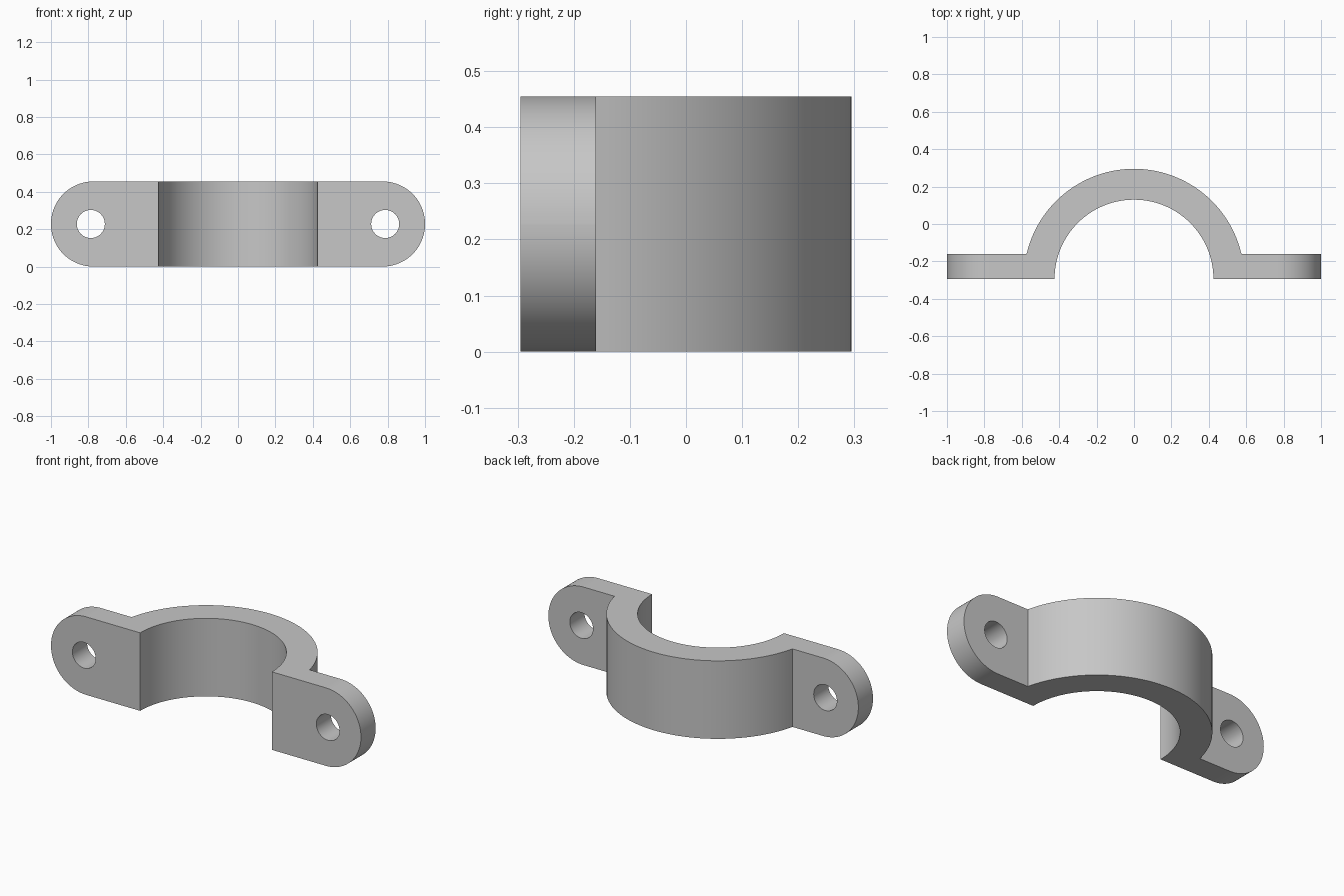
import bpy, bmesh
from math import pi, cos, sin, asin, radians

cube = bpy.data.objects.get("Cube")
if cube:
    bpy.data.objects.remove(cube, do_unlink=True)

HEIGHT = 0.455
FRONT, TAB_BACK = -0.295, -0.16
INNER, OUTER = 0.425, 0.59
HOLE_X, HOLE_R = 0.787, 0.075
STEPS = 64

grey = bpy.data.materials.new("plain grey")
grey.use_nodes = True
grey.diffuse_color = (0.57, 0.57, 0.57, 1)
grey.node_tree.nodes["Principled BSDF"].inputs["Base Color"].default_value = grey.diffuse_color


def arc(radius, start, end):
    angles = [start + (end - start) * i / STEPS for i in range(STEPS + 1)]
    return [(radius * cos(a), FRONT + radius * sin(a)) for a in angles]


# Clamp outline seen from above: half ring with a flat tab on each side
meet = asin((TAB_BACK - FRONT) / OUTER)
outline = [(1, FRONT), (1, TAB_BACK)] + arc(OUTER, meet, pi - meet)
outline += [(-1, TAB_BACK), (-1, FRONT)] + arc(INNER, pi, 0)

bm = bmesh.new()
base = bm.faces.new([bm.verts.new((x, y, 0)) for x, y in outline])
raised = bmesh.ops.extrude_face_region(bm, geom=[base])["geom"]
bmesh.ops.translate(bm, vec=(0, 0, HEIGHT),
                    verts=[v for v in raised if isinstance(v, bmesh.types.BMVert)])

# Round the tab ends
ends = [e for e in bm.edges
        if all(abs(v.co.x) > 0.999 for v in e.verts)
        and abs(e.verts[0].co.y - e.verts[1].co.y) > 0.1]
bmesh.ops.bevel(bm, geom=ends, offset=HEIGHT / 2 - 0.0005, offset_type='OFFSET',
                segments=24, profile=0.5, affect='EDGES')
bmesh.ops.recalc_face_normals(bm, faces=bm.faces)
mesh = bpy.data.meshes.new("clamp_half")
bm.to_mesh(mesh)
bm.free()
clamp = bpy.data.objects.new("clamp_half", mesh)
bpy.context.collection.objects.link(clamp)
mesh.materials.append(grey)

# Bolt holes through both tabs
bpy.context.view_layer.objects.active = clamp
for side in (-1, 1):
    bpy.ops.mesh.primitive_cylinder_add(
        vertices=48, radius=HOLE_R, depth=0.4, rotation=(pi / 2, 0, 0),
        location=(side * HOLE_X, (FRONT + TAB_BACK) / 2, HEIGHT / 2))
    cutter = bpy.context.object
    cutter.name = "hole_cutter"
    cutter.hide_render = True
    cutter.data.materials.append(grey)
    cut = clamp.modifiers.new("bolt_hole", 'BOOLEAN')
    cut.operation, cut.solver, cut.object = 'DIFFERENCE', 'EXACT', cutter
    bpy.context.view_layer.objects.active = clamp
    bpy.ops.object.modifier_apply(modifier=cut.name)
    bpy.data.objects.remove(cutter, do_unlink=True)

# Smooth curved walls, crisp flat faces
bpy.ops.object.select_all(action='DESELECT')
clamp.select_set(True)
bpy.ops.object.shade_smooth_by_angle(angle=radians(30))
for poly in clamp.data.polygons:
    if max(abs(c) for c in poly.normal) > 0.99999:
        poly.use_smooth = False
